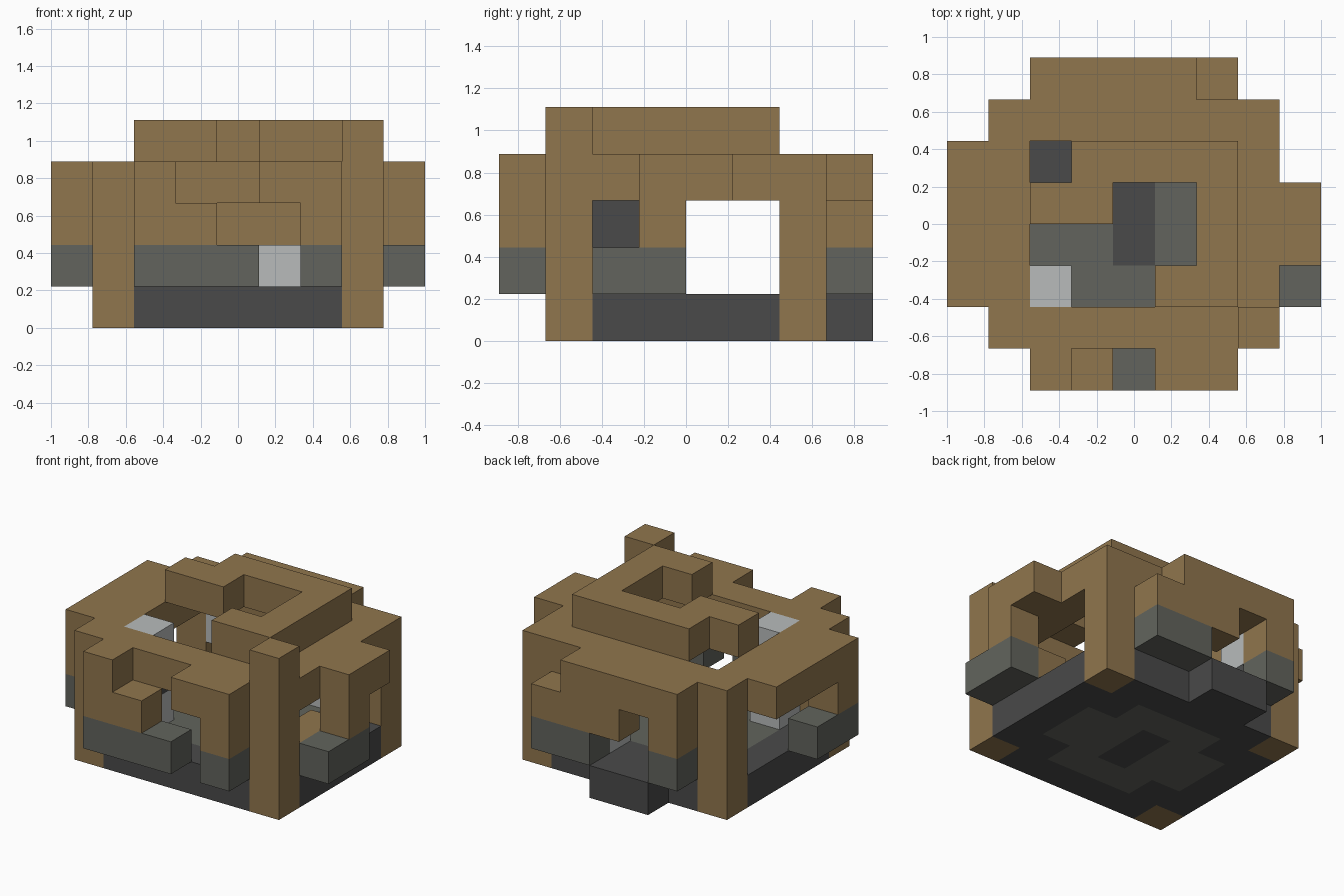
import bpy
import bmesh
from itertools import product
from mathutils import Vector

if "Cube" in bpy.data.objects:
    bpy.data.objects.remove(bpy.data.objects["Cube"], do_unlink=True)

UNIT = 2 / 9                       # edge of one building block
ORIGIN = Vector((-1, -4 * UNIT, 0))


def material(name, red, green, blue):
    mat = bpy.data.materials.new(name)
    mat.use_nodes = True
    colour = (red, green, blue, 1)
    mat.diffuse_color = colour
    mat.node_tree.nodes["Principled BSDF"].inputs["Base Color"].default_value = colour
    return mat


brown = material("earth brown", .28, .18, .075)
stone = material("stone grey", .122, .127, .109)
dark = material("dark grey", .068, .068, .068)
pale = material("pale grey", .48, .5, .5)

parts = {}                         # part name -> (material, cells)


def box(x, y, z):
    """Cells of a block; each axis is one index or a (first, last) pair."""
    spans = [(a, a) if isinstance(a, int) else a for a in (x, y, z)]
    return set(product(*(range(lo, hi + 1) for lo, hi in spans)))


def part(name, mat, *boxes):
    parts[name] = (mat, set().union(*boxes))


# Floor slab with an inlaid ring and clear corners for the posts
corners = {"front_right": (1, 1), "front_left": (7, 1),
           "back_right": (1, 6), "back_left": (7, 6)}
inlay = (box((3, 5), (2, 5), 0) | box((2, 6), (3, 4), 0)) - box(4, (3, 4), 0)
slab = box((1, 7), (1, 6), 0) - inlay - {(x, y, 0) for x, y in corners.values()}
part("floor_slab", dark, slab)
part("floor_inlay", stone, inlay)
part("back_step", dark, box((3, 4), 7, 0))

# Corner posts; the front left one rises above the roof
for side, (x, y) in corners.items():
    part(side + "_post", brown, box(x, y, (0, 4 if side == "front_left" else 3)))

# Roof ring and the raised, broken ring on top
ring = box((1, 7), (1, 6), 3) - box((2, 6), (2, 5), 3)
part("roof_ring", brown, ring - {(x, y, 3) for x, y in corners.values()})
part("raised_roof", brown, box((3, 6), 5, 4), box((2, 3), 4, 4),
     box(6, (2, 4), 4), box(5, 2, 4))

# Front bay
part("front_bay_right", brown, box(2, 0, (2, 3)), box(3, 0, 2))
part("front_bay_left", brown, box((5, 6), 0, 3), box(6, 0, 2))
part("front_bay_base", stone, box((2, 4), 0, 1), box(6, 0, 1))

# Back bay
part("back_bay", brown, box((2, 5), 7, 3), box((4, 6), 7, 2), box(2, 7, 2))
part("back_bay_base", stone, box((5, 6), 7, 1), box(2, 7, 1))

# Left side bay with a low wall behind it
part("left_bay", brown, box(8, (3, 4), 3), box(8, 3, 2))
part("left_bay_base", stone, box(8, (2, 3), 1))
part("left_low_wall", brown, box(7, (2, 3), 1))

# Right side bay
part("right_bay", brown, box(0, (2, 5), 3), box(0, 2, 2))
part("right_bay_base", stone, box(0, (2, 3), 1))

# Inner pillar and pale wall blocks
part("pillar_ends", pale, box(2, 2, 1), box(2, 2, 3))
part("pillar_middle", dark, box(2, 2, 2))
part("back_wall_blocks", pale, box(5, 6, 1), box(2, 6, 2))

occupied = set().union(*(cells for mat, cells in parts.values()))


def build(name, mat, cells):
    """Make an object from the exposed sides of its cells."""
    bm = bmesh.new()
    for cell in sorted(cells):
        centre = ORIGIN + (Vector(cell) + Vector((.5, .5, .5))) * UNIT
        for axis, sign in product(range(3), (-1, 1)):
            neighbour = list(cell)
            neighbour[axis] += sign
            if tuple(neighbour) in occupied:
                continue
            normal, u, v = Vector(), Vector(), Vector()
            normal[axis] = sign
            u[(axis + 1) % 3] = 1
            v[(axis + 2) % 3] = sign
            quad = (-u - v, u - v, u + v, v - u)
            bm.faces.new([bm.verts.new(centre + (normal + q) * UNIT / 2) for q in quad])
    bmesh.ops.remove_doubles(bm, verts=bm.verts, dist=UNIT / 100)
    mesh = bpy.data.meshes.new(name)
    bm.to_mesh(mesh)
    bm.free()
    mesh.materials.append(mat)
    bpy.context.collection.objects.link(bpy.data.objects.new(name, mesh))


for name, (mat, cells) in parts.items():
    build(name, mat, cells)
